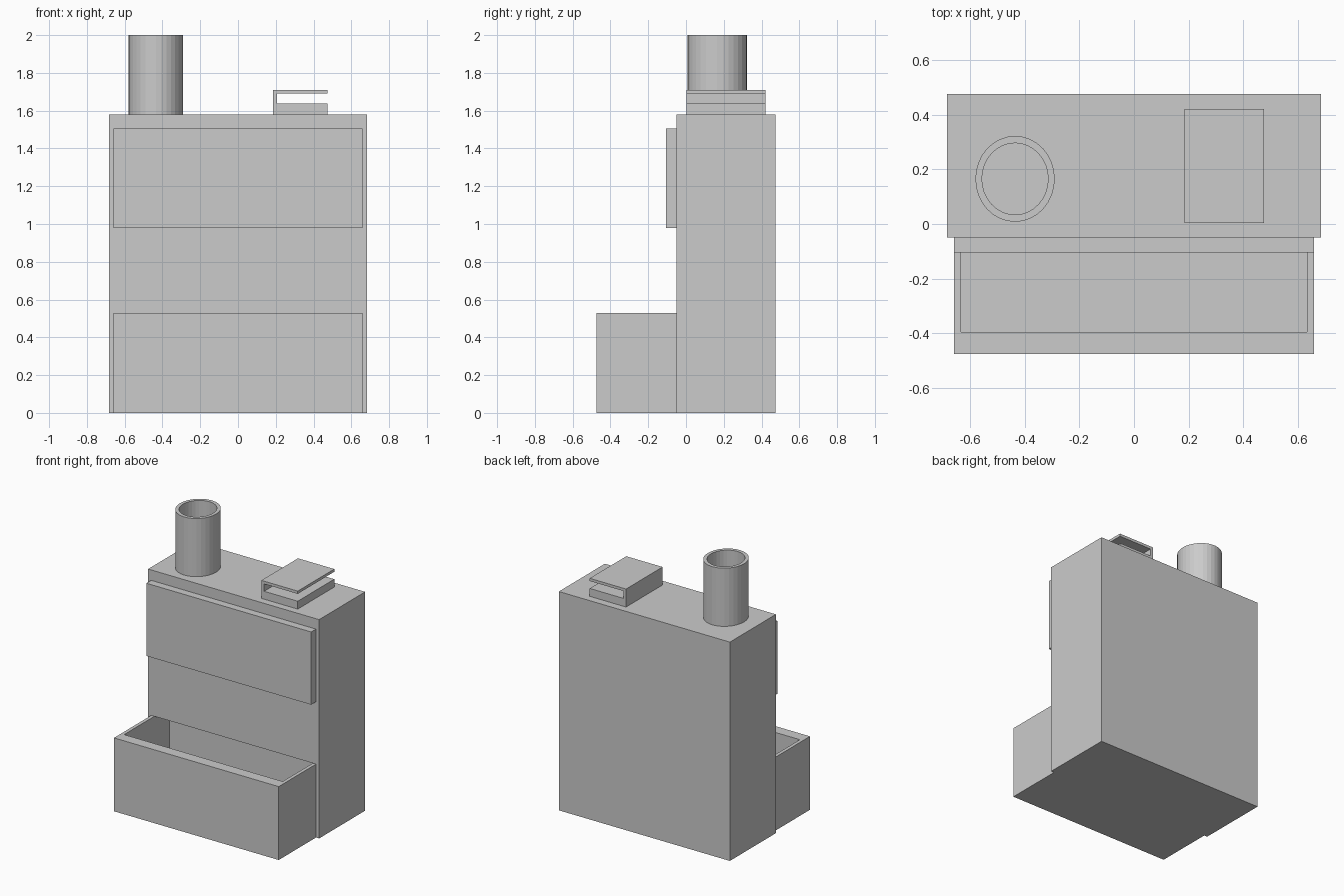
import bpy, bmesh, math

if "Cube" in bpy.data.objects:
    bpy.data.objects.remove(bpy.data.objects["Cube"])


def make_object(name, bm):
    bmesh.ops.recalc_face_normals(bm, faces=bm.faces[:])
    mesh = bpy.data.meshes.new(name)
    bm.to_mesh(mesh)
    bm.free()
    ob = bpy.data.objects.new(name, mesh)
    bpy.context.collection.objects.link(ob)
    return ob


def box(name, x, y, z):
    bm = bmesh.new()
    bmesh.ops.create_cube(bm, size=1)
    for v in bm.verts:
        v.co = [sum(r) / 2 + c * (r[1] - r[0]) for c, r in zip(v.co, (x, y, z))]
    return make_object(name, bm)


def cut(target, x, y, z):
    cutter = box(target.name + "_cutter", x, y, z)
    cutter.hide_render = True
    cutter.hide_set(True)
    mod = target.modifiers.new("pocket", 'BOOLEAN')
    mod.operation = 'DIFFERENCE'
    mod.solver = 'EXACT'
    mod.object = cutter
    # apply, then drop the cutter
    dg = bpy.context.evaluated_depsgraph_get()
    mesh = bpy.data.meshes.new_from_object(target.evaluated_get(dg))
    target.modifiers.clear()
    target.data = mesh
    bpy.data.objects.remove(cutter)


INNER_X = (-0.633, 0.633)
FLOOR, RIM = 0.08, 0.53

# Main cabinet, with the tray pocket running into its base
cabinet = box("cabinet", (-0.683, 0.683), (-0.05, 0.475), (0, 1.58))
cut(cabinet, INNER_X, (-0.2, 0.12), (FLOOR, RIM))

# Open-topped front tray
tray = box("front_tray", (-0.658, 0.658), (-0.475, -0.05), (0, RIM))
cut(tray, INNER_X, (-0.395, 0.1), (FLOOR, 0.8))

# Raised front panel
box("front_panel", (-0.658, 0.658), (-0.105, -0.05), (0.98, 1.505))

# Hollow, slightly oval chimney pipe
bm = bmesh.new()
N = 32
profile = [(0.145, 0.157, 1.58), (0.145, 0.157, 2.0), (0.121, 0.131, 2.0), (0.121, 0.131, 1.58)]
rings = []
for rx, ry, z in profile:
    angles = [2 * math.pi * i / N for i in range(N)]
    rings.append([bm.verts.new((-0.435 + rx * math.cos(a), 0.165 + ry * math.sin(a), z))
                  for a in angles])
for k in range(4):
    a, b = rings[k], rings[(k + 1) % 4]
    for i in range(N):
        j = (i + 1) % N
        bm.faces.new((a[i], a[j], b[j], b[i]))
make_object("chimney_pipe", bm)

# C-shaped bracket on top, open towards +x
bm = bmesh.new()
section = [(0.185, 1.58), (0.475, 1.58), (0.475, 1.637), (0.207, 1.637),
           (0.207, 1.69), (0.475, 1.69), (0.475, 1.71), (0.185, 1.71)]
face = bm.faces.new([bm.verts.new((x, 0.003, z)) for x, z in section])
ext = bmesh.ops.extrude_face_region(bm, geom=[face], use_keep_orig=True)
bmesh.ops.translate(bm, vec=(0, 0.417, 0),
                    verts=[g for g in ext["geom"] if isinstance(g, bmesh.types.BMVert)])
make_object("top_bracket", bm)
